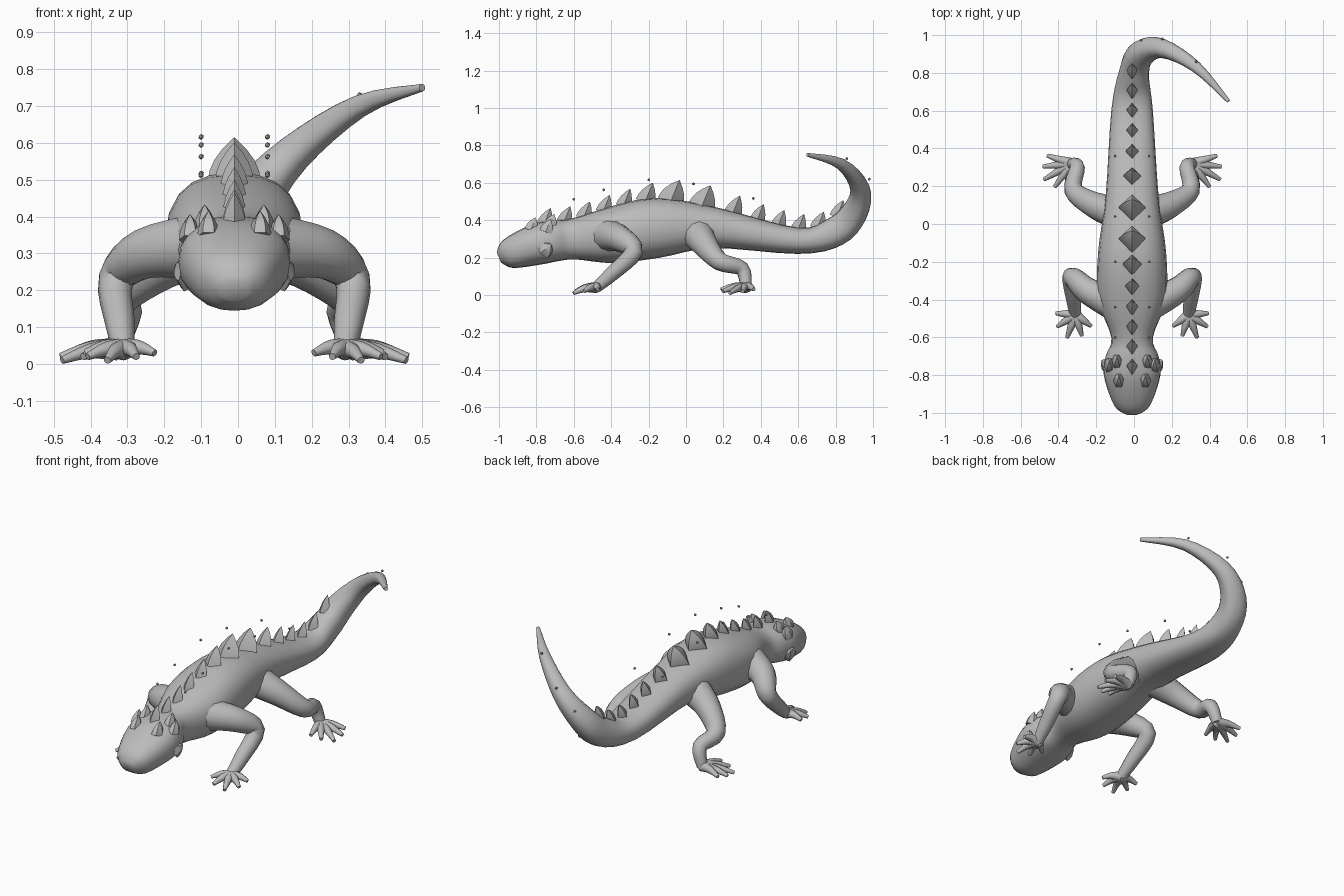
import bpy, bmesh, math
from mathutils import Vector
from mathutils.bvhtree import BVHTree

cube = bpy.data.objects.get("Cube")
if cube:
    bpy.data.objects.remove(cube)

MIDDLE = -0.01  # x of the mirror plane of the animal
SIDES = {"left": 1, "right": -1}

skin = bpy.data.materials.new("grey skin")
skin.use_nodes = True
skin.diffuse_color = (0.5, 0.5, 0.5, 1)
shader = skin.node_tree.nodes["Principled BSDF"]
shader.inputs["Base Color"].default_value = skin.diffuse_color


def finish(name, bm, angle):
    """Turn the bmesh into a shaded object with the skin material."""
    bmesh.ops.recalc_face_normals(bm, faces=bm.faces)
    mesh = bpy.data.meshes.new(name)
    bm.to_mesh(mesh)
    bm.free()
    mesh.materials.append(skin)
    obj = bpy.data.objects.new(name, mesh)
    bpy.context.collection.objects.link(obj)
    bpy.ops.object.select_all(action='DESELECT')
    obj.select_set(True)
    bpy.context.view_layer.objects.active = obj
    bpy.ops.object.shade_smooth_by_angle(angle=math.radians(angle))


def resample(rows, steps):
    """Smooth Hermite interpolation between station rows."""
    rows = [Vector(row) for row in rows]
    last = len(rows) - 1
    slopes = [(rows[min(i + 1, last)] - rows[max(i - 1, 0)]) / 2 for i in range(last + 1)]
    smooth = []
    for i in range(last):
        for step in range(steps):
            t = step / steps
            ease = t * t * (3 - 2 * t)
            leave = t * (1 - t) * (1 - t)
            arrive = t * t * (t - 1)
            smooth.append(rows[i].lerp(rows[i + 1], ease)
                          + slopes[i] * leave + slopes[i + 1] * arrive)
    return smooth + [rows[last]]


def signed_power(value, exponent):
    return math.copysign(abs(value) ** exponent, value)


def loft(bm, rows, sides=12, steps=4, roundness=1.0, across=(1, 0, 0)):
    """Skin sections (x, y, z, half width, half height) along a path."""
    rows = resample(rows, steps)
    points = [Vector(row[:3]) for row in rows]
    across = Vector(across)
    rings = []
    for i, (point, row) in enumerate(zip(points, rows)):
        ahead = points[min(i + 1, len(points) - 1)]
        behind = points[max(i - 1, 0)]
        along = (ahead - behind).normalized()
        across = (across - along * across.dot(along)).normalized()
        upward = across.cross(along)
        ring = []
        for corner in range(sides):
            turn = math.tau * corner / sides
            u = signed_power(math.cos(turn), roundness) * row[3]
            v = signed_power(math.sin(turn), roundness) * row[4]
            ring.append(bm.verts.new(point + across * u + upward * v))
        rings.append(ring)
    for ring, following in zip(rings, rings[1:]):
        for corner in range(sides):
            after = (corner + 1) % sides
            bm.faces.new((ring[corner], ring[after], following[after], following[corner]))
    bm.faces.new(rings[0])
    bm.faces.new(rings[-1])


def spike(bm, base, tip, width, length, sides=4):
    """Bulging pointed scale with a diamond or rounded base."""
    base, tip = Vector(base), Vector(tip)
    rows = []
    for level in range(5):
        t = level / 4
        swell = 1.02 - t * t
        rows.append((*base.lerp(tip, t), width * swell, length * swell))
    loft(bm, rows, sides=sides, steps=1)


# Head and trunk: y, z, half width, half height
trunk = [
    (-1, 0.2, 0.04, 0.03), (-0.95, 0.22, 0.1, 0.08), (-0.8, 0.27, 0.15, 0.11),
    (-0.7, 0.29, 0.14, 0.11), (-0.6, 0.3, 0.11, 0.11), (-0.4, 0.32, 0.18, 0.15),
    (-0.15, 0.36, 0.18, 0.16), (0.15, 0.36, 0.14, 0.11), (0.6, 0.29, 0.11, 0.07)]
# Curling tail: x, y, z, radius
tail = [(0, 0.8, 0.34, 0.08), (0.04, 0.9, 0.44, 0.07), (0.15, 0.93, 0.57, 0.05),
        (0.33, 0.83, 0.7, 0.03), (0.5, 0.65, 0.75, 0.01)]
bm = bmesh.new()
body_rows = [(MIDDLE, *row) for row in trunk]
tail_rows = [(*row, row[-1]) for row in tail]
loft(bm, body_rows + tail_rows, sides=20, roundness=0.85)
surface = BVHTree.FromBMesh(bm)
finish("body_and_tail", bm, 50)


def back_height(x, y):
    """Height of the upper skin at a place on the body."""
    return surface.ray_cast(Vector((x, y, 1)), Vector((0, 0, -1)))[0].z


# Legs: x, y, z, radius from the body to the ankle
front_leg = [(0.1, -0.42, 0.32, 0.09), (0.24, -0.35, 0.3, 0.07),
             (0.32, -0.28, 0.23, 0.05), (0.31, -0.4, 0.11, 0.04),
             (0.3, -0.48, 0.04, 0.03)]
hind_leg = [(0.08, 0.06, 0.33, 0.09), (0.2, 0.1, 0.27, 0.07),
            (0.31, 0.18, 0.18, 0.05), (0.29, 0.3, 0.14, 0.04),
            (0.32, 0.32, 0.04, 0.03)]


def leg(name, side, rows, heading, spread, reach):
    """Leg with five toes fanned around the heading, in degrees."""
    def limb(path, **options):
        loft(bm, [(MIDDLE + side * x, y, z, r, r) for x, y, z, r in path], **options)

    bm = bmesh.new()
    limb(rows)
    palm = Vector(rows[-1][:3])
    for toe in range(-2, 3):
        turn = math.radians(heading + spread * toe)
        length = reach * (1 - abs(toe) / 10)
        forward = Vector((math.cos(turn), math.sin(turn), 0)) * length
        tip = palm + forward
        tip.z = 0.01 + abs(toe) / 100
        knuckle = palm.lerp(tip, 0.5)
        knuckle.z += 0.01
        limb([(*palm, 0.03), (*knuckle, 0.02), (*tip, 0.01)],
             sides=8, across=(0, 0, 1))
    finish(name, bm, 60)


for label, side in SIDES.items():
    leg("front_leg_" + label, side, front_leg, -70, 37, 0.13)
    leg("hind_leg_" + label, side, hind_leg, -30, 24, 0.17)


def surface_spike(bm, x, y, width, height, sides=4):
    """Spike rooted in the upper skin, leaning backward."""
    z = back_height(x, y)
    lean = height / 2
    spike(bm, (x, y, z - 0.02), (x, y + lean, z + height), width, max(width, 0.04), sides)


# Back scales: largest at mid back, smaller toward the head and tail
bm = bmesh.new()
y = -0.76
while y < 0.85:
    bulge = math.exp(-(y * 4) ** 2)
    width = 0.03 + bulge * 0.045
    surface_spike(bm, MIDDLE, y, width, 0.05 + width * 0.7)
    y += 0.06 + width * 1.5
finish("back_scales", bm, 40)

# Crown of brow and temple horns, with a flap on each cheek
bm = bmesh.new()
for side in SIDES.values():
    for x, y in ((0.07, -0.83), (0.08, -0.73), (0.12, -0.75)):
        surface_spike(bm, MIDDLE + side * x, y, 0.03, 0.05, sides=6)
    cheek = Vector((MIDDLE + side * 0.12, -0.76, 0.24))
    spike(bm, cheek, cheek + Vector((side * 0.04, 0.04, 0.03)), 0.04, 0.05, sides=6)
finish("head_horns", bm, 40)

# Small loose flakes above the back and behind the tail
spots = [(x, y + radius, z + radius) for x, y, z, radius in tail[:-1]]
for y in (-0.6, -0.44, -0.2, 0.04, 0.36):
    for side in SIDES.values():
        spots.append((MIDDLE + side * 0.09, y, back_height(MIDDLE, y) + 0.1))
bm = bmesh.new()
for spot in spots:
    flake = bmesh.ops.create_icosphere(bm, subdivisions=1, radius=0.008)
    bmesh.ops.translate(bm, verts=flake["verts"], vec=spot)
finish("loose_flakes", bm, 20)
